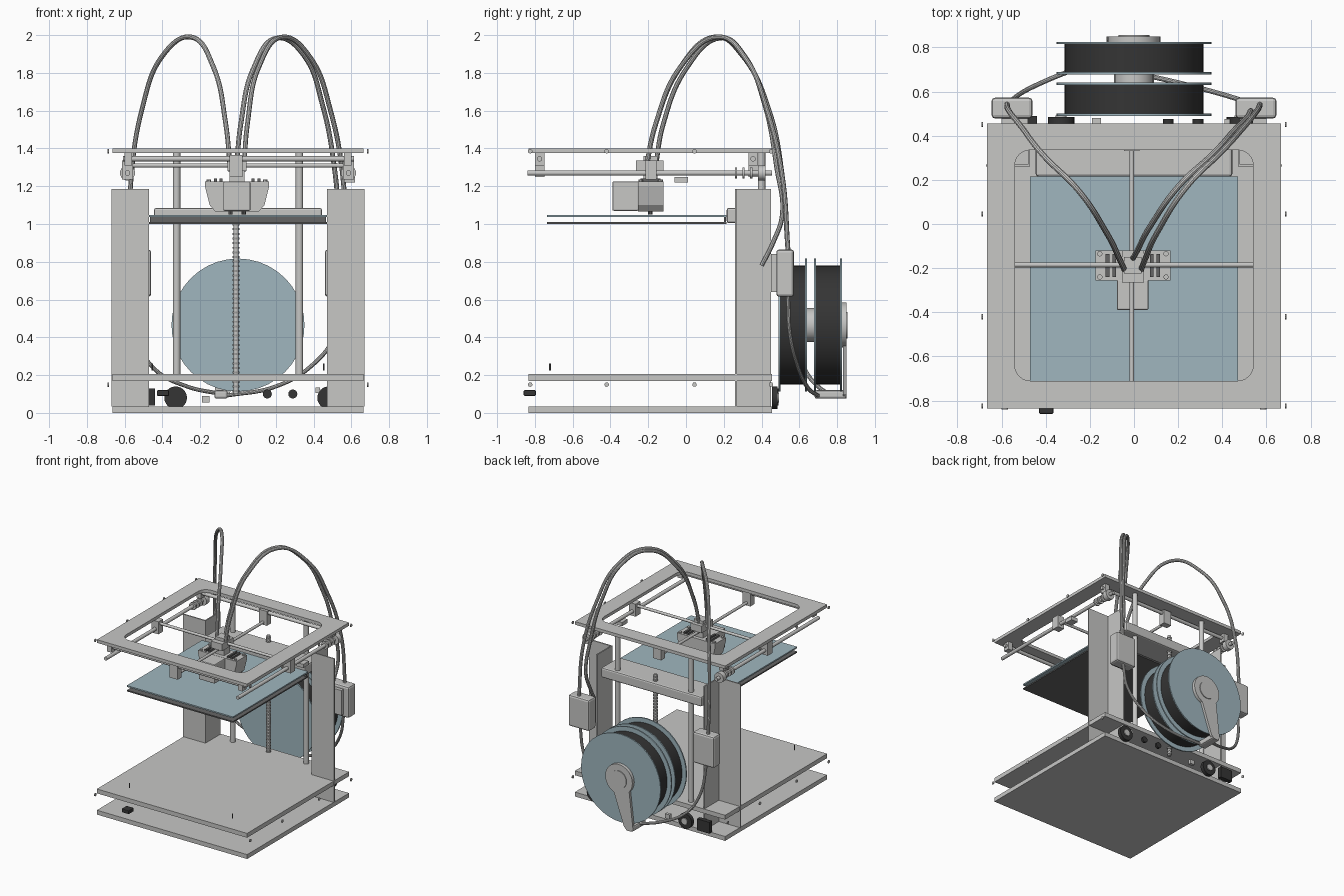
import bpy, bmesh, math
from mathutils import Vector, Matrix

cube = bpy.data.objects.get("Cube")
if cube:
    bpy.data.objects.remove(cube, do_unlink=True)


def material(name, rgb):
    m = bpy.data.materials.new(name)
    m.use_nodes = True
    m.diffuse_color = (*rgb, 1)
    m.node_tree.nodes["Principled BSDF"].inputs["Base Color"].default_value = (*rgb, 1)
    return m


GREY = material("light grey", (0.57, 0.57, 0.56))
BLUE = material("glass blue", (0.35, 0.47, 0.52))
DARK = material("near black", (0.035, 0.035, 0.035))
MID = material("dark grey", (0.13, 0.13, 0.13))


def finish(name, bm, mat, smooth=False):
    bmesh.ops.recalc_face_normals(bm, faces=bm.faces)
    me = bpy.data.meshes.new(name)
    bm.to_mesh(me)
    bm.free()
    ob = bpy.data.objects.new(name, me)
    bpy.context.collection.objects.link(ob)
    me.materials.append(mat)
    if smooth:
        shade(ob)
    return ob


def shade(ob):
    bpy.ops.object.select_all(action="DESELECT")
    ob.select_set(True)
    bpy.context.view_layer.objects.active = ob
    bpy.ops.object.shade_smooth_by_angle(angle=math.radians(35))


def box(name, x, y, z, mat=GREY, bevel=0):
    """Box from three (low, high) ranges."""
    bm = bmesh.new()
    bmesh.ops.create_cube(bm, size=1)
    for v in bm.verts:
        v.co = [r[0] + (c + 0.5) * (r[1] - r[0]) for c, r in zip(v.co, (x, y, z))]
    if bevel:
        bmesh.ops.bevel(bm, geom=bm.edges[:], offset=bevel, segments=2, affect="EDGES", profile=0.5)
    return finish(name, bm, mat)


def rod(name, a, b, r, mat=GREY, sides=20):
    """Cylinder between two points."""
    a, b = Vector(a), Vector(b)
    turn = (b - a).to_track_quat("Z", "Y").to_matrix().to_4x4()
    bm = bmesh.new()
    bmesh.ops.create_cone(bm, cap_ends=True, segments=sides, radius1=r, radius2=r,
                          depth=(b - a).length, matrix=Matrix.Translation((a + b) / 2) @ turn)
    return finish(name, bm, mat, True)


def prism(name, pts, lo, hi, place, mat=GREY):
    """Extruded outline; place maps (u, v, depth) to a position."""
    bm = bmesh.new()
    ends = [[bm.verts.new(place(u, v, d)) for u, v in pts] for d in (lo, hi)]
    bm.faces.new(ends[0])
    bm.faces.new(ends[1])
    for i in range(len(pts)):
        j = (i + 1) % len(pts)
        bm.faces.new((ends[0][i], ends[0][j], ends[1][j], ends[1][i]))
    return finish(name, bm, mat)


def along_y(u, v, d):
    return (u, d, v)


def along_z(u, v, d):
    return (u, v, d)


def curve_mesh(name, cu, mat):
    ob = bpy.data.objects.new(name, cu)
    bpy.context.collection.objects.link(ob)
    cu.materials.append(mat)
    bpy.ops.object.select_all(action="DESELECT")
    ob.select_set(True)
    bpy.context.view_layer.objects.active = ob
    bpy.ops.object.convert(target="MESH")
    shade(bpy.context.object)
    return bpy.context.object


def tube(name, pts, r=0.013):
    cu = bpy.data.curves.new(name, "CURVE")
    cu.dimensions = "3D"
    cu.bevel_depth, cu.bevel_resolution, cu.resolution_u = r, 3, 10
    cu.use_fill_caps = True
    sp = cu.splines.new("BEZIER")
    sp.bezier_points.add(len(pts) - 1)
    for p, co in zip(sp.bezier_points, pts):
        p.co = co
        p.handle_left_type = p.handle_right_type = "AUTO"
    return curve_mesh(name, cu, GREY)


# Base plates and the open top frame
W, FRONT, BACK = 0.665, -0.835, 0.455
box("bottom_plate", (-W, W), (FRONT, BACK), (0, 0.035))
box("deck_plate", (-W, W), (FRONT, BACK), (0.17, 0.205))

frame = bpy.data.curves.new("top_frame", "CURVE")
frame.dimensions, frame.fill_mode, frame.extrude = "2D", "BOTH", 0.0125
outer = [(-W, FRONT), (W, FRONT), (W, BACK), (-W, BACK)]
inner = []
for i, (cx, cy) in enumerate([(0.47, 0.265), (-0.47, 0.265), (-0.47, -0.64), (0.47, -0.64)]):
    for k in range(7):
        t = math.radians(90 * i + 15 * k)
        inner.append((cx + 0.07 * math.cos(t), cy + 0.07 * math.sin(t)))
for pts in (outer, inner):
    sp = frame.splines.new("POLY")
    sp.points.add(len(pts) - 1)
    sp.use_cyclic_u = True
    for p, (x, y) in zip(sp.points, pts):
        p.co = (x, y, 0, 1)
curve_mesh("top_frame", frame, GREY).location.z = 1.3875

# Mirrored parts: angle columns, guide rods, feeders, screws, pins
for side, s in (("right", -1), ("left", 1)):
    angle = [(0.47, 0.26), (0.67, 0.26), (0.67, 0.27), (0.48, 0.27), (0.48, 0.45), (0.47, 0.45)]
    prism(side + "_column", [(s * x, y) for x, y in angle], 0.035, 1.185, along_z)
    rod(side + "_guide_rod", (s * 0.325, 0.4, 0.2), (s * 0.325, 0.4, 1.38), 0.02)
    fx = sorted((s * 0.46, s * 0.645))
    box(side + "_feeder", fx, (0.478, 0.572), (0.615, 0.865), GREY, 0.015)
    box(side + "_feeder_bracket", sorted((s * 0.48, s * 0.6)), (0.45, 0.48), (0.64, 0.84))
    for i, y in enumerate((-0.825, -0.42, 0.045, 0.45)):
        for z in (1.385, 0.15):
            rod(f"{side}_screw_{i}", (s * 0.683, y, z), (s * 0.69, y, z), 0.012, GREY, 10)
    rod(side + "_deck_pin", (s * 0.455, -0.72, 0.225), (s * 0.455, -0.72, 0.262), 0.004, MID, 8)

    # Side rods running front to back, with bearings, pulleys and slider
    x = s * 0.585
    rod(side + "_side_rod", (x, -0.84, 1.27), (x, 0.455, 1.27), 0.014)
    box(side + "_slider", (x - 0.03, x + 0.03), (-0.215, -0.155), (1.235, 1.335))
    for y in (0.265, 0.305, 0.345):
        rod(side + "_pulley", (x, y - 0.006, 1.27), (x, y + 0.006, 1.27), 0.03)
    rod(side + "_bearing", (x, 0.38, 1.27), (x, 0.42, 1.27), 0.04)

# Cross rods and their sliders
for name, y in (("front", -0.775), ("rear", 0.355)):
    rod(name + "_cross_rod", (-0.61, y, 1.345), (0.615, y, 1.345), 0.014)
    box(name + "_slider", (-0.045, 0.025), (y - 0.025, y + 0.025), (1.25, 1.365))
    for x in (-0.58, 0.58):
        box(name + "_rod_block", (x - 0.02, x + 0.02), (y - 0.025, y + 0.025), (1.31, 1.375))
rod("head_rod_across", (-0.6, -0.185, 1.31), (0.6, -0.185, 1.31), 0.011)
rod("head_rod_along", (-0.01, -0.775, 1.27), (-0.01, 0.355, 1.27), 0.011)
box("limit_switch", (0.56, 0.62), (-0.06, 0.01), (1.22, 1.25))

# Print head
shell = [(-0.12, 1.065), (0.11, 1.065), (0.14, 1.1), (0.165, 1.2), (0.165, 1.225),
         (-0.175, 1.225), (-0.175, 1.2), (-0.15, 1.1)]
prism("head_shell", shell, -0.255, -0.12, along_y)
box("head_fan_duct", (-0.078, 0.066), (-0.39, -0.25), (1.07, 1.225), GREY, 0.008)
box("head_carriage", (-0.045, 0.035), (-0.225, -0.15), (1.22, 1.36))
box("head_bearing_block", (-0.055, 0.045), (-0.265, -0.12), (1.28, 1.335))
for x in (-0.12, -0.09, 0.08, 0.11):
    box("head_fin", (x - 0.008, x + 0.008), (-0.24, -0.135), (1.225, 1.24), MID)
for x in (-0.155, 0.145):
    for y in (-0.24, -0.135):
        rod("head_bolt", (x, y, 1.22), (x, y, 1.235), 0.012, GREY, 10)
for x in (-0.04, 0.03):
    rod("nozzle", (x, -0.19, 1.05), (x, -0.19, 1.07), 0.012, MID, 10)

# Heated bed and lifting beam
box("bed_glass", (-0.47, 0.47), (-0.735, 0.215), (1.036, 1.047), BLUE)
box("bed_plate", (-0.47, 0.47), (-0.735, 0.215), (1.0, 1.01), MID)
box("bed_rear_strip", (-0.465, 0.465), (0.2, 0.212), (1.01, 1.036), MID)
box("lift_beam", (-0.445, 0.445), (0.215, 0.44), (1.005, 1.085), GREY, 0.012)

# Lead screw with its thread rings
rod("lead_screw", (-0.01, 0.4, 0.1), (-0.01, 0.4, 1.14), 0.013)
for i in range(42):
    z = 0.11 + i * 0.0245
    rod("screw_thread", (-0.01, 0.4, z), (-0.01, 0.4, z + 0.01), 0.019, GREY, 10)

# Filament spools on their holder
HUB = 0.465
for i, (y0, y1) in enumerate(((0.49, 0.64), (0.678, 0.825))):
    rod(f"spool_filament_{i}", (0, y0 + 0.005, HUB), (0, y1 - 0.005, HUB), 0.315, DARK, 48)
    for y in (y0, y1 - 0.01):
        rod(f"spool_flange_{i}", (0, y, HUB), (0, y + 0.01, HUB), 0.352, BLUE, 40)
rod("spool_axle", (0, 0.5, HUB), (0, 0.84, HUB), 0.09)
rod("holder_hub", (0, 0.825, HUB), (0, 0.85, HUB), 0.12, GREY, 32)
rod("holder_cap", (0, 0.85, HUB), (0, 0.856, HUB), 0.07, GREY, 32)
arm = [(-0.09, 0.4), (-0.125, 0.1), (-0.105, 0.075), (-0.07, 0.075), (-0.045, 0.1), (0.05, 0.37)]
prism("holder_arm", arm, 0.83, 0.85, along_y)
box("holder_foot", (-0.125, -0.055), (0.68, 0.85), (0.075, 0.12), GREY, 0.012)

# Feed tubes from the feeders to the head
tube("right_feed_tube", [(-0.575, 0.54, 0.86), (-0.565, 0.51, 1.25), (-0.51, 0.44, 1.6),
                         (-0.4, 0.3, 1.89), (-0.25, 0.15, 1.99), (-0.13, -0.03, 1.83),
                         (-0.065, -0.16, 1.53), (-0.04, -0.215, 1.28)])
tube("left_feed_tube", [(0.57, 0.54, 0.86), (0.555, 0.51, 1.25), (0.49, 0.43, 1.6),
                        (0.39, 0.32, 1.87), (0.24, 0.17, 1.99), (0.11, -0.03, 1.83),
                        (0.05, -0.16, 1.53), (0.03, -0.215, 1.28)])
tube("spare_feed_tube", [(0.52, 0.4, 0.78), (0.525, 0.46, 0.9), (0.53, 0.51, 1.05), (0.51, 0.48, 1.3),
                         (0.45, 0.42, 1.62), (0.35, 0.31, 1.89), (0.21, 0.18, 1.985),
                         (0.08, 0, 1.82), (0.015, -0.12, 1.53), (-0.01, -0.165, 1.28)])
tube("right_supply_tube", [(-0.56, 0.54, 0.62), (-0.53, 0.58, 0.38), (-0.44, 0.63, 0.23),
                           (-0.27, 0.7, 0.14), (-0.09, 0.76, 0.1)], 0.011)
tube("left_supply_tube", [(0.56, 0.54, 0.62), (0.52, 0.55, 0.42), (0.39, 0.59, 0.25),
                          (0.2, 0.64, 0.14), (-0.07, 0.7, 0.09)], 0.011)

# Rear fans, sockets and the front knob
for x in (-0.33, 0.48):
    rod("rear_fan", (x, 0.455, 0.08), (x, 0.485, 0.08), 0.06, DARK, 24)
    rod("fan_centre", (x, 0.485, 0.08), (x, 0.492, 0.08), 0.025, GREY, 16)
for x in (0.155, 0.29):
    rod("rear_knob", (x, 0.455, 0.1), (x, 0.475, 0.1), 0.024, DARK, 16)
box("power_socket", (-0.55, -0.44), (0.455, 0.49), (0.04, 0.13), DARK)
box("data_socket", (-0.19, -0.15), (0.455, 0.48), (0.055, 0.09))
box("card_slot", (0.41, 0.435), (0.455, 0.475), (0.105, 0.135))
box("front_knob", (-0.43, -0.365), (-0.86, -0.795), (0.09, 0.12), DARK, 0.006)
